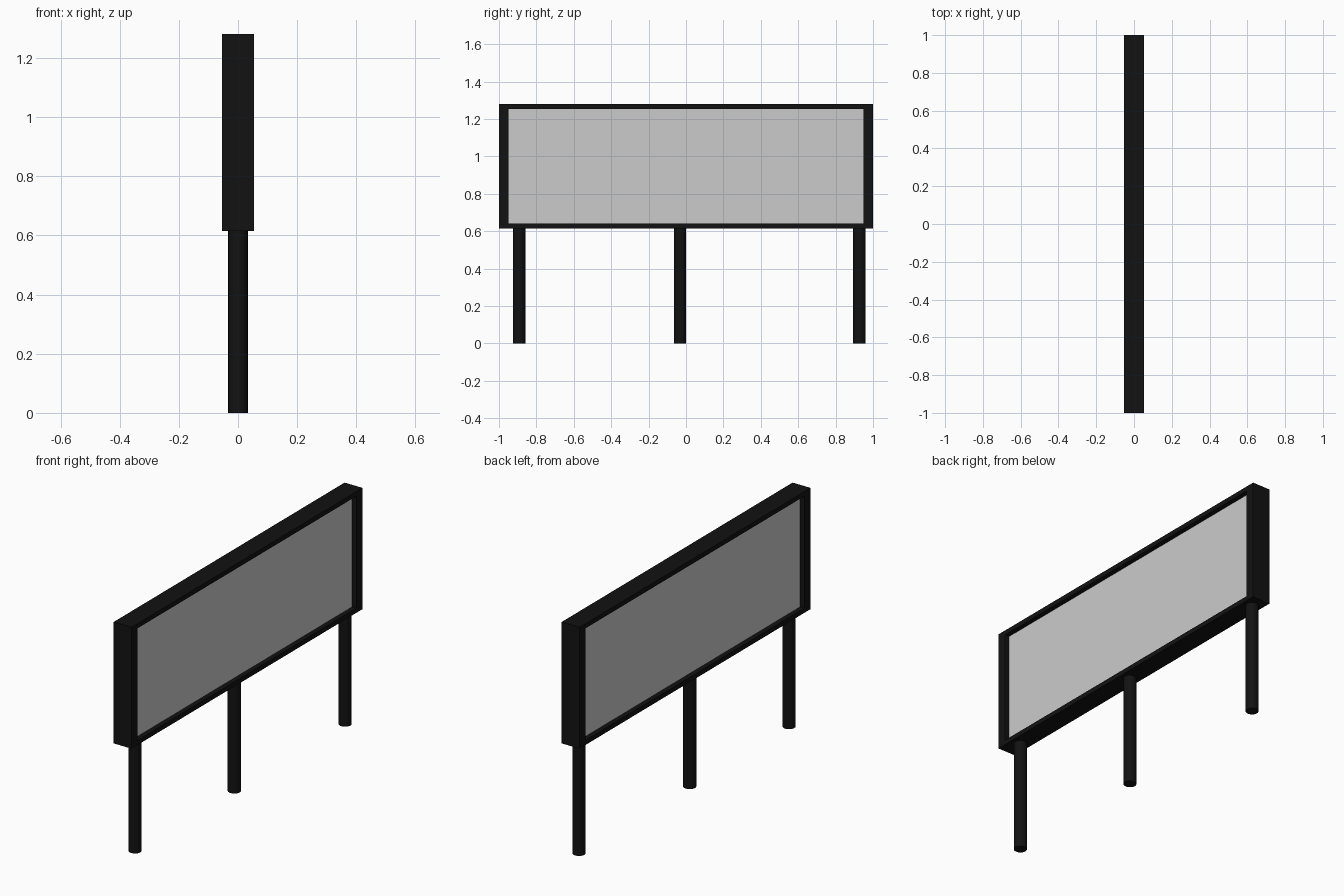
import bpy, bmesh

if "Cube" in bpy.data.objects:
    bpy.data.objects.remove(bpy.data.objects["Cube"])

HALF_X, HALF_Y = 0.054, 1.0        # frame depth and length (half)
Z_LOW, Z_HIGH = 0.615, 1.28        # frame bottom and top
BAR_Y, BAR_Z = 0.052, 0.026        # frame border widths
PANEL_X = 0.028                    # panel faces sit recessed in the frame
POST_R = 0.033

black = bpy.data.materials.new("black_metal")
black.diffuse_color = (0.006, 0.006, 0.006, 1)
black.use_nodes = True
black.node_tree.nodes["Principled BSDF"].inputs["Base Color"].default_value = black.diffuse_color


def finish(name, bm, material=None):
    bmesh.ops.recalc_face_normals(bm, faces=bm.faces)
    mesh = bpy.data.meshes.new(name)
    bm.to_mesh(mesh)
    bm.free()
    obj = bpy.data.objects.new(name, mesh)
    bpy.context.collection.objects.link(obj)
    if material:
        mesh.materials.append(material)
    return obj


def rectangle(bm, x, inset_y=0.0, inset_z=0.0):
    y, lo, hi = HALF_Y - inset_y, Z_LOW + inset_z, Z_HIGH - inset_z
    return [bm.verts.new((x, a, b)) for a, b in ((-y, lo), (y, lo), (y, hi), (-y, hi))]


# Frame: rectangular ring, open on both faces
bm = bmesh.new()
rings = [rectangle(bm, -HALF_X), rectangle(bm, HALF_X),
         rectangle(bm, HALF_X, BAR_Y, BAR_Z), rectangle(bm, -HALF_X, BAR_Y, BAR_Z)]
for k in range(4):
    a, b = rings[k], rings[(k + 1) % 4]
    for i in range(4):
        j = (i + 1) % 4
        bm.faces.new((a[i], a[j], b[j], b[i]))
finish("sign_frame", bm, black)

# Display panels: one recessed on each side
for name, x in (("panel_right", PANEL_X), ("panel_left", -PANEL_X)):
    bm = bmesh.new()
    face = bm.faces.new(rectangle(bm, x, BAR_Y, BAR_Z))
    obj = finish(name, bm)
    if obj.data.polygons[0].normal.x * x < 0:
        obj.data.flip_normals()

# Posts: three round legs under the frame
for name, y in (("post_near", -0.892), ("post_middle", -0.032), ("post_far", 0.927)):
    bpy.ops.mesh.primitive_cylinder_add(vertices=24, radius=POST_R, depth=Z_LOW + 0.005,
                                        location=(0, y, (Z_LOW + 0.005) / 2))
    post = bpy.context.object
    post.name = name
    post.data.materials.append(black)
    bpy.ops.object.shade_smooth_by_angle()
